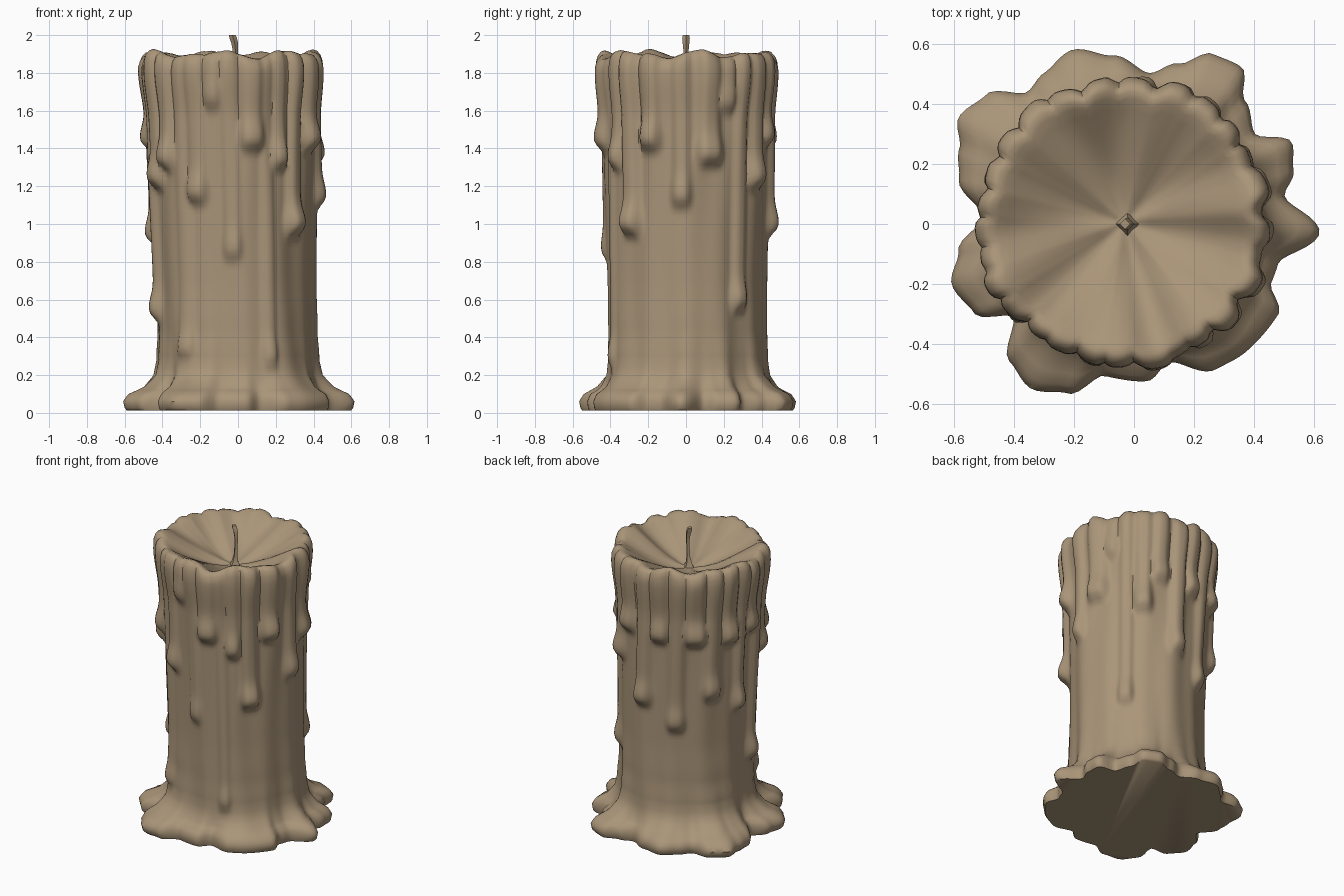
import bpy, bmesh, math

if "Cube" in bpy.data.objects:
    bpy.data.objects.remove(bpy.data.objects["Cube"])

N = 180
# base puddle outline: angle in degrees, radius
LOBES = [(-3, .62), (10, .51), (18, .56), (27, .59), (36, .50), (48, .55), (55, .63), (65, .62), (74, .55),
         (84, .50), (97, .56), (110, .61), (121, .58), (129, .56), (139, .65), (149, .68), (157, .63),
         (166, .60), (178, .50), (189, .59), (199, .64), (210, .61), (218, .51), (228, .62), (238, .65),
         (249, .61), (259, .52), (275, .53), (284, .48), (299, .56), (311, .57), (328, .57), (336, .50),
         (344, .50)]
# wax drips: angle, height of the lower end, thickness, half width in degrees
DRIPS = [(-142, 1.3, .055, 6), (-117, 1.12, .05, 6), (-77, 1.4, .05, 7), (-43, .95, .07, 6), (-92, .82, .03, 5),
         (-57, 1.3, .05, 5), (-26, 1.4, .06, 6), (-4, 1.1, .045, 5), (16, 1.32, .06, 7), (41, .55, .045, 5),
         (54, 1.2, .055, 6), (68, 1.42, .05, 6), (85, .95, .05, 6), (100, 1.4, .05, 6), (115, .8, .04, 6),
         (130, 1.4, .06, 7), (145, 1.02, .05, 6), (160, 1.38, .06, 6), (172, .9, .055, 5),
         (184, 1.4, .06, 6), (194, .5, .05, 5), (206, 1.2, .06, 6), (-128, .3, .03, 5), (-66, .25, .03, 4),
         (-104, 1.62, .03, 5), (28, 1.6, .035, 5)]


def smooth(x):
    x = min(1, max(0, x))
    return x * x * (3 - 2 * x)


def table(pts, x):
    for (a, u), (b, v) in zip(pts, pts[1:]):
        if a <= x <= b:
            return u + (v - u) * smooth((x - a) / (b - a))
    return pts[-1][1]


def lobe(deg):
    pts = LOBES + [(357, .62)]
    return table(pts, (deg + 3) % 360 - 3)


FLARE = [(0, .88), (.03, .97), (.06, 1), (.09, .92), (.12, .72), (.15, .45), (.2, .22), (.28, .11), (.45, .04), (.7, 0)]


def drip_amount(deg, z):
    total = 0
    for a, end, thick, w in DRIPS:
        d = abs((deg - a + 180) % 360 - 180) / w
        if d > 2:
            continue
        bulb = math.exp(-((z - end - .06) / .08) ** 2)
        h = thick * (.62 + .5 * bulb) * smooth((z - end + .05) / .09)
        total = max(total, h * math.exp(-(d / (1 + .15 * bulb)) ** 4 * .7))
    return total


def radius(deg, z):
    t = math.radians(deg)
    wob = .007 * math.sin(5 * t + 1.5 * z) + .005 * math.sin(13 * t + 2 * math.sin(2 * z))
    r = .402 + .022 * z + wob + drip_amount(deg, z) + .018 * smooth((z - 1.55) / .25)
    k = table(FLARE, z)
    return r + k * (lobe(deg) - r) if z < .12 else r + k * max(0, lobe(deg) - .42)


def rim_shift(deg):
    t = math.radians(deg)
    return .012 * math.sin(7 * t + 1) + .01 * math.sin(11 * t) + .25 * (drip_amount(deg, 1.75) - .02)


def make_object(name, bm, mat):
    bmesh.ops.recalc_face_normals(bm, faces=bm.faces)
    me = bpy.data.meshes.new(name)
    bm.to_mesh(me)
    bm.free()
    for p in me.polygons:
        p.use_smooth = True
    me.materials.append(mat)
    ob = bpy.data.objects.new(name, me)
    bpy.context.collection.objects.link(ob)
    bpy.context.view_layer.objects.active = ob
    ob.select_set(True)
    bpy.ops.object.shade_smooth_by_angle(angle=math.radians(50))
    ob.select_set(False)


def skin(bm, rings):
    rows = [[bm.verts.new(p) for p in ring] for ring in rings]
    n = len(rows[0])
    for a, b in zip(rows, rows[1:]):
        for i in range(n):
            bm.faces.new((a[i], a[(i + 1) % n], b[(i + 1) % n], b[i]))
    bm.faces.new(rows[0][::-1])
    bm.faces.new(rows[-1])


wax = bpy.data.materials.new("tan wax")
wax.diffuse_color = (.40, .30, .19, 1)
wax.use_nodes = True
wax.node_tree.nodes["Principled BSDF"].inputs["Base Color"].default_value = wax.diffuse_color

# candle body: dripping wall, rounded rim, hollowed top
bm = bmesh.new()
rings = []
heights = [.012, .025, .04, .06, .08, .1, .12, .14, .17, .2, .24, .28] + [.28 + 1.53 * i / 62 for i in range(1, 63)]
rim = [(.995, 1.845), (.975, 1.875), (.94, 1.895), (.90, 1.9), (.85, 1.892), (.78, 1.872), (.66, 1.84),
       (.5, 1.80), (.34, 1.765), (.18, 1.74), (.06, 1.732)]
angles = [360 * i / N for i in range(N)]


def place(deg, r, z):
    t = math.radians(deg)
    return (r * math.cos(t) - .035 * min(z, 1.9) / 1.9, r * math.sin(t) + .005, z)


for z in heights:
    rings.append([place(d, radius(d, z), z) for d in angles])
for k, z in rim:
    ring = []
    for d in angles:
        mean = .485
        r = k * (mean + (radius(d, 1.81) - mean) * k)
        groove = .012 * math.sin(6 * math.radians(d)) * 4 * k * (1 - k)
        ring.append(place(d, r, z + rim_shift(d) * smooth((k - .2) / .7) * smooth((z - 1.70) / .15) + groove))
    rings.append(ring)
skin(bm, rings)
make_object("candle_body", bm, wax)

# wick: thin square cord, flared at the foot and tip
bm = bmesh.new()
rings = []
for x, z, r in [(-.022, 1.72, .045), (-.022, 1.755, .024), (-.018, 1.80, .014), (-.015, 1.86, .012),
                (-.014, 1.92, .014), (-.018, 1.96, .018), (-.026, 1.985, .02), (-.03, 2.0, .017)]:
    rings.append([(x + r * math.cos(a * math.pi / 2), r * math.sin(a * math.pi / 2), z) for a in range(4)])
skin(bm, rings)
make_object("wick", bm, wax)
